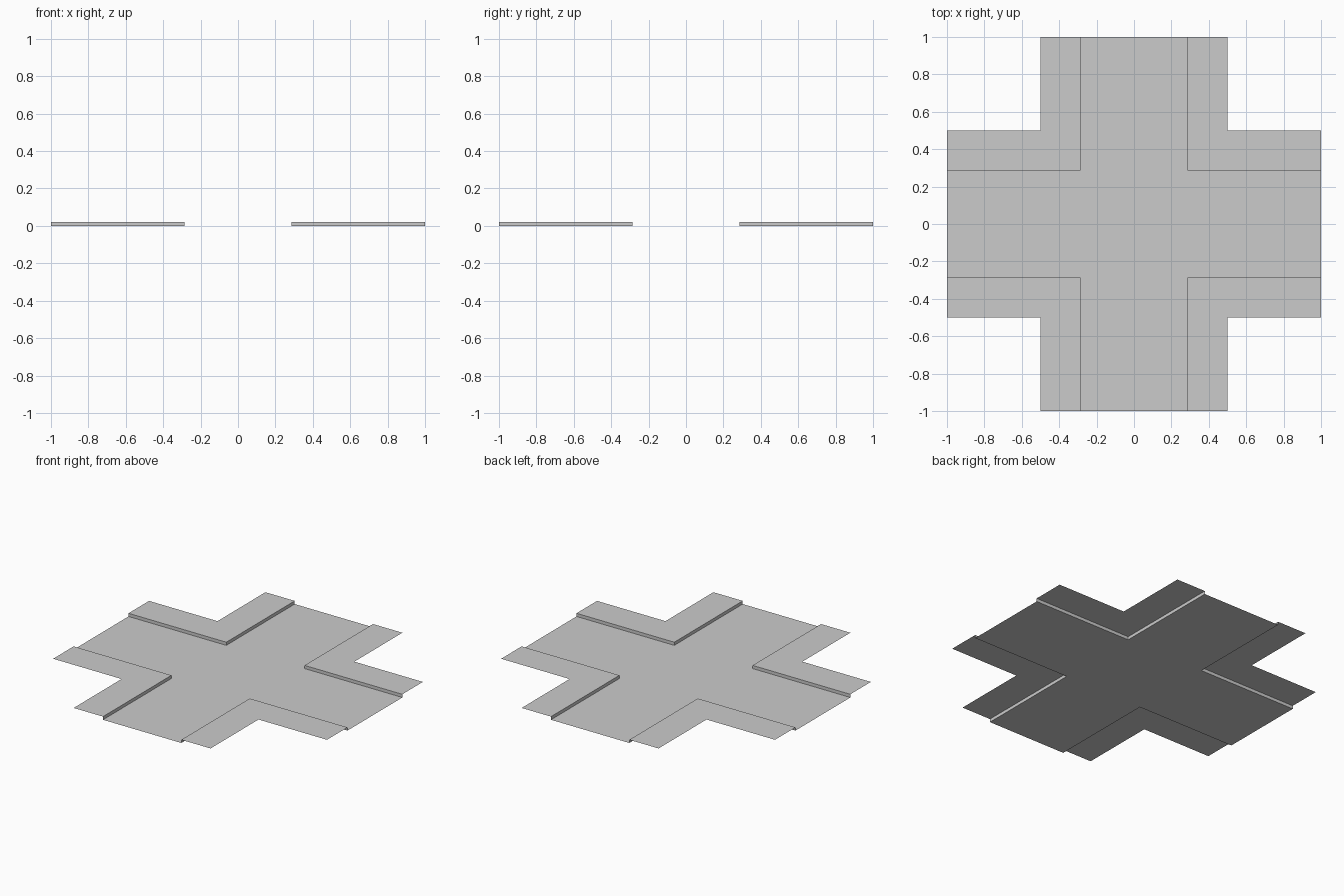
import bpy

if "Cube" in bpy.data.objects:
    bpy.data.objects.remove(bpy.data.objects["Cube"])

KERB = 0.286   # half width of the road
SIDE = 0.5     # half width of each arm
END = 1.0      # arm length from the centre
H = 0.021      # pavement height


def make(name, verts, faces, mirror=False):
    mesh = bpy.data.meshes.new(name)
    mesh.from_pydata(verts, [], faces)
    mesh.update()
    obj = bpy.data.objects.new(name, mesh)
    bpy.context.collection.objects.link(obj)
    if mirror:
        mod = obj.modifiers.new("four_corners", 'MIRROR')
        mod.use_axis = (True, True, False)
        mod.use_clip = False
        mod.use_mirror_merge = False
    return obj


# Flat crossroads: centre square and four arms sharing its corners
k, e = KERB, END
road = [(k, k, 0), (-k, k, 0), (-k, -k, 0), (k, -k, 0),
        (k, e, 0), (-k, e, 0), (-e, k, 0), (-e, -k, 0),
        (-k, -e, 0), (k, -e, 0), (e, -k, 0), (e, k, 0)]
make("road", road, [(0, 1, 2, 3), (0, 4, 5, 1), (1, 6, 7, 2),
                    (2, 8, 9, 3), (3, 10, 11, 0)])

# Raised L-shaped pavement, mirrored to all four corners
make("pavement",
     [(k, k, H), (e, k, H), (e, SIDE, H), (SIDE, SIDE, H),
      (SIDE, e, H), (k, e, H)],
     [(0, 1, 2, 3), (0, 3, 4, 5)], mirror=True)

# Upright kerb faces between road and pavement
make("kerb",
     [(e, k, 0), (k, k, 0), (k, e, 0), (e, k, H), (k, k, H), (k, e, H)],
     [(1, 0, 3, 4), (2, 1, 4, 5)], mirror=True)
